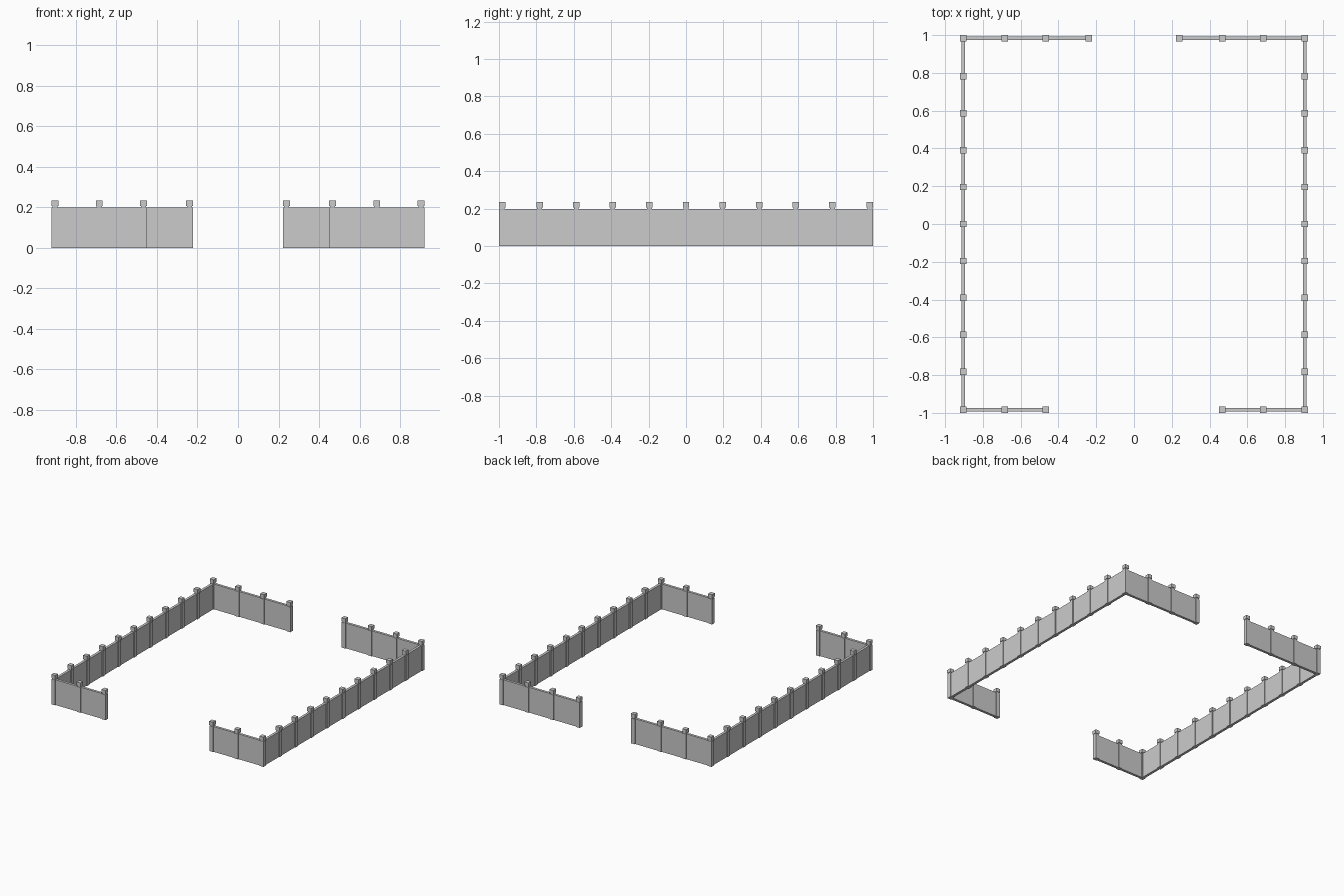
import bpy, bmesh
from mathutils import Matrix, Vector

if "Cube" in bpy.data.objects:
    bpy.data.objects.remove(bpy.data.objects["Cube"])

X, Y = 0.904, 0.983          # post centre lines of the enclosure
WALL_T, WALL_H = 0.020, 0.198


def box(bm, x, y, z0, sx, sy, h):
    m = Matrix.Translation((x, y, z0 + h / 2)) @ Matrix.Diagonal((sx, sy, h, 1))
    bmesh.ops.create_cube(bm, size=1, matrix=m)


def finish(bm, name):
    me = bpy.data.meshes.new(name)
    bm.to_mesh(me)
    bm.free()
    ob = bpy.data.objects.new(name, me)
    bpy.context.collection.objects.link(ob)


# Post: shaft, narrow neck and square cap
def post(name, x, y):
    bm = bmesh.new()
    box(bm, x, y, 0, 0.032, 0.032, 0.198)
    box(bm, x, y, 0.198, 0.026, 0.026, 0.008)
    box(bm, x, y, 0.206, 0.034, 0.034, 0.028)
    finish(bm, name)


# Straight wall panel between two post centres
def wall(name, a, b):
    a, b = Vector(a), Vector(b)
    c, d = (a + b) / 2, b - a
    bm = bmesh.new()
    box(bm, c.x, c.y, 0, max(abs(d.x), WALL_T), max(abs(d.y), WALL_T), WALL_H)
    finish(bm, name)


front = [0.685, 0.467]            # wide front gateway
back = [0.685, 0.467, 0.239]      # narrow back gateway
sides = [-Y] + [0.1957 * i for i in range(-4, 5)] + [Y]

for s, label in ((-1, "left"), (1, "right")):
    # Side wall and its posts
    wall(label + "_side_wall", (s * X, -Y), (s * X, Y))
    for i, y in enumerate(sides):
        post(f"{label}_side_post_{i}", s * X, y)
    # Front and back return walls
    for end, y, xs in (("front", -Y, front), ("back", Y, back)):
        wall(f"{label}_{end}_wall", (s * X, y), (s * xs[-1], y))
        for i, x in enumerate(xs):
            post(f"{label}_{end}_post_{i}", s * x, y)
